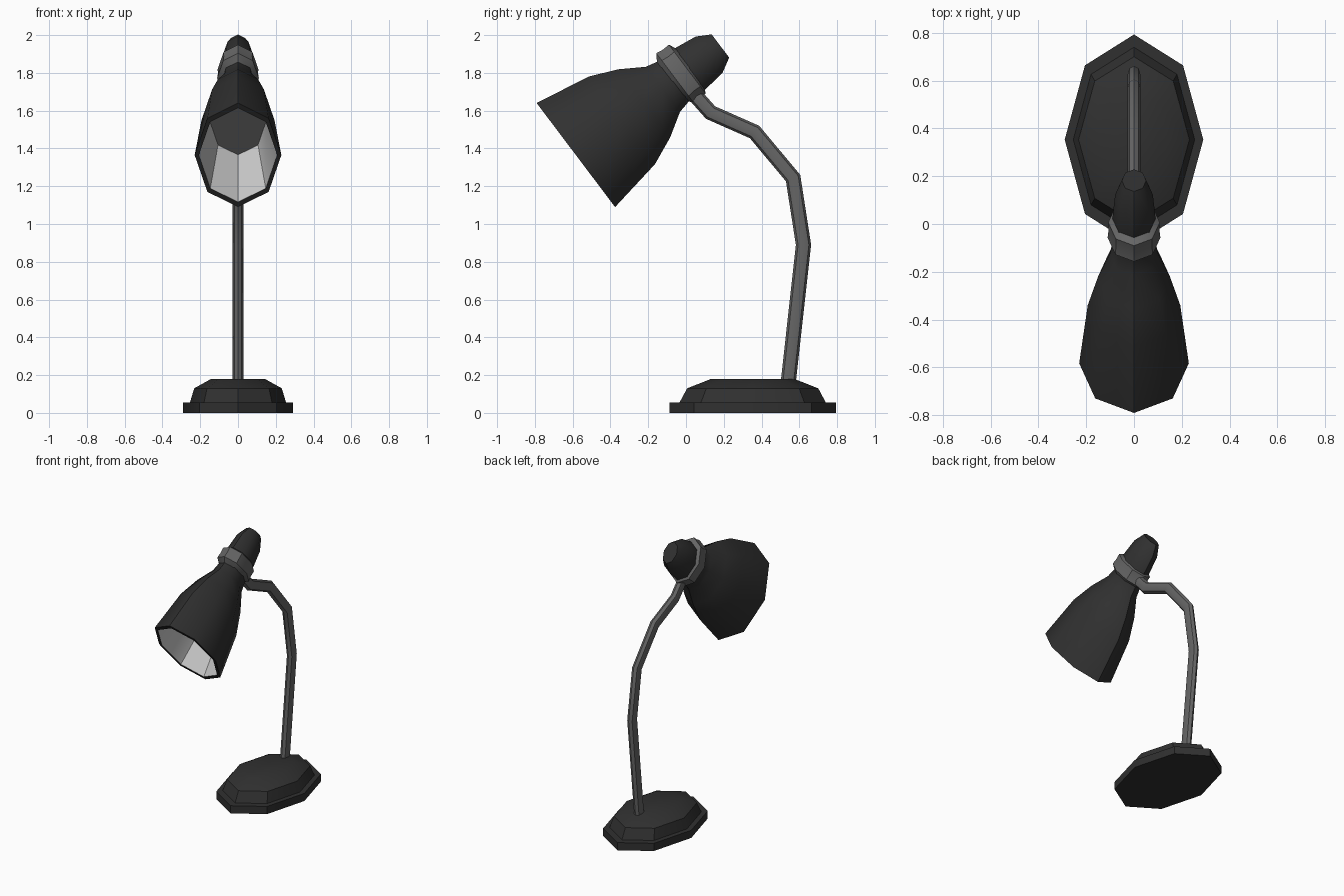
import bpy
import bmesh
import math
from mathutils import Vector

if "Cube" in bpy.data.objects:
    bpy.data.objects.remove(bpy.data.objects["Cube"])

SIDES = 8


def material(name, v):
    m = bpy.data.materials.new(name)
    m.diffuse_color = (v, v, v, 1)
    m.use_nodes = True
    m.node_tree.nodes["Principled BSDF"].inputs["Base Color"].default_value = m.diffuse_color
    return m


BLACK = material("black_paint", 0.03)
STEEL = material("grey_metal", 0.13)
WHITE = material("pale_lining", 0.6)


def loft(name, rings, mat, start_cap=True, end_cap=True, angle=35, end_mat=None):
    """Skin elliptical rings: (centre (y, z), x radius, in-plane radius, in-plane direction (y, z))."""
    bm = bmesh.new()
    loops = []
    for (cy, cz), rx, rn, (ny, nz) in rings:
        loop = []
        for i in range(SIDES):
            a = 2 * math.pi * i / SIDES
            s = rn * math.sin(a)
            loop.append(bm.verts.new((rx * math.cos(a), cy + ny * s, cz + nz * s)))
        loops.append(loop)
    for lo, hi in zip(loops, loops[1:]):
        for i in range(SIDES):
            j = (i + 1) % SIDES
            bm.faces.new((lo[i], lo[j], hi[j], hi[i]))
    if start_cap:
        bm.faces.new(loops[0][::-1])
    if end_cap:
        cap = bm.faces.new(loops[-1])
        cap.material_index = 1 if end_mat else 0
    bm.normal_update()
    if start_cap and end_cap:
        bmesh.ops.recalc_face_normals(bm, faces=bm.faces)
    mesh = bpy.data.meshes.new(name)
    bm.to_mesh(mesh)
    bm.free()
    ob = bpy.data.objects.new(name, mesh)
    bpy.context.collection.objects.link(ob)
    mesh.materials.append(mat)
    if end_mat:
        mesh.materials.append(end_mat)
    bpy.ops.object.select_all(action='DESELECT')
    ob.select_set(True)
    bpy.context.view_layer.objects.active = ob
    bpy.ops.object.shade_smooth_by_angle(angle=math.radians(angle))
    return ob


# Base: bottom plate and domed body
def base_ring(z, rx, ry):
    return ((0.353, z), rx, ry, (1, 0))


loft("base_plate", [base_ring(0, 0.29, 0.44), base_ring(0.056, 0.29, 0.44)], BLACK)
loft("base_body", [base_ring(0.05, 0.256, 0.39), base_ring(0.13, 0.232, 0.347),
                   base_ring(0.18, 0.142, 0.22)], BLACK, angle=40)

# Bent stem with mitred joints
path = [Vector(p) for p in [(0.54, 0.15), (0.622, 0.89), (0.567, 1.243),
                            (0.363, 1.487), (0.13, 1.59), (0.05, 1.68)]]
stem = []
for i, p in enumerate(path):
    before = (p - path[max(i - 1, 0)]).normalized()
    after = (path[min(i + 1, len(path) - 1)] - p).normalized()
    t = (before + after).normalized()
    widen = 1 / max(t.dot(after if after.length else before), 0.5)
    stem.append((p, 0.028, 0.04 * widen, (t.y, -t.x)))
loft("stem", stem, STEEL, angle=40)

# Lamp head: tilted axis starting at the centre of the opening
AXIS = Vector((0.798, 0.602))
UP = Vector((-0.602, 0.798))
MOUTH = Vector((-0.583, 1.365))


def head_rings(profile, lift=0.0):
    return [(MOUTH + AXIS * t + UP * lift, r * 0.665, r, UP) for t, r in profile]


# Shade shell with its rim and socket cap
loft("shade", head_rings([(0.0, 0.312), (0.0, 0.345), (0.305, 0.291), (0.455, 0.226),
                          (0.577, 0.15), (0.65, 0.133), (0.75, 0.137), (0.884, 0.119),
                          (0.959, 0.077)]), BLACK, start_cap=False, angle=50)
# Pale lining and the plate closing it
loft("shade_lining", head_rings([(0.0, 0.312), (0.3, 0.225)])[:], WHITE,
     start_cap=False, end_cap=True, end_mat=STEEL)
lining = bpy.data.objects["shade_lining"].data
lining.flip_normals()

# Collar clamped around the neck
loft("collar", head_rings([(0.635, 0.12), (0.665, 0.166), (0.705, 0.16), (0.745, 0.162),
                           (0.765, 0.12)], 0.008), STEEL)
